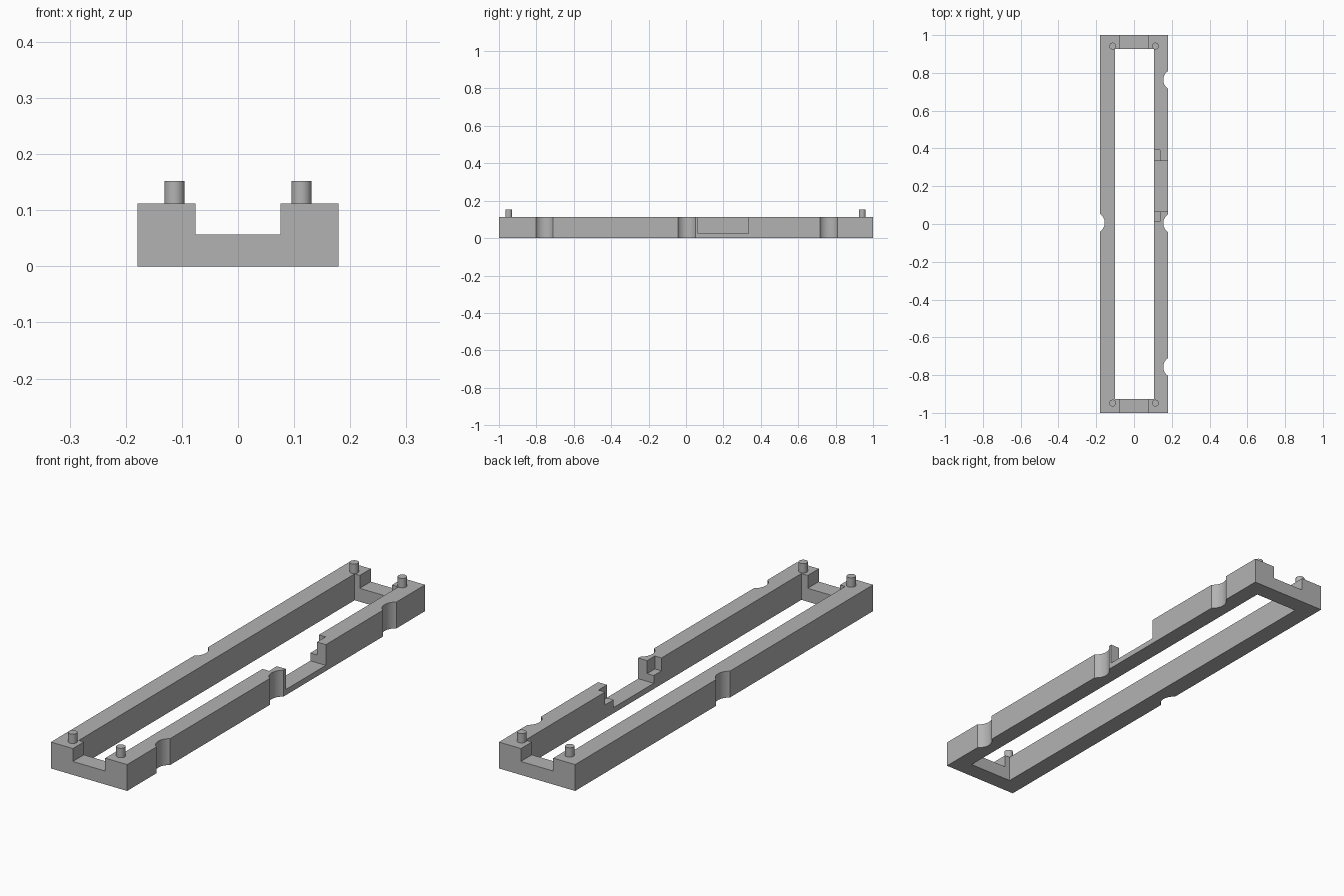
import bpy
import math

old = bpy.data.objects.get("Cube")
if old:
    bpy.data.objects.remove(old, do_unlink=True)

grey = bpy.data.materials.new("plain grey")
grey.use_nodes = True
colour = (0.45, 0.45, 0.45, 1)
grey.diffuse_color = colour
grey.node_tree.nodes["Principled BSDF"].inputs["Base Color"].default_value = colour

HALF_W, TOP, LEDGE, SILL = 0.179, 0.112, 0.057, 0.024
ABOVE = 0.2


def box(name, x0, x1, y0, y1, z0, z1):
    bpy.ops.mesh.primitive_cube_add(
        size=1, location=((x0 + x1) / 2, (y0 + y1) / 2, (z0 + z1) / 2))
    ob = bpy.context.object
    ob.name = name
    ob.scale = (x1 - x0, y1 - y0, z1 - z0)
    bpy.ops.object.transform_apply(location=False, rotation=False, scale=True)
    ob.data.materials.append(grey)
    return ob


def cylinder(name, x, y, z0, z1, radius, sides):
    bpy.ops.mesh.primitive_cylinder_add(
        vertices=sides, radius=radius, depth=z1 - z0, location=(x, y, (z0 + z1) / 2))
    ob = bpy.context.object
    ob.name = name
    ob.data.materials.append(grey)
    return ob


def smooth(ob):
    bpy.ops.object.select_all(action="DESELECT")
    ob.select_set(True)
    bpy.context.view_layer.objects.active = ob
    bpy.ops.object.shade_smooth_by_angle(angle=math.radians(30))


# Solid block that becomes the frame
frame = box("frame", -HALF_W, HALF_W, -1, 1, 0, TOP)

# Long opening, lowered ends, side gap and its two inner pockets
cutters = [
    box("opening_cutter", -0.1, 0.106, -0.926, 0.926, -0.1, ABOVE),
    box("end_notch_cutter", -0.076, 0.076, -1.1, 1.1, LEDGE, ABOVE),
    box("side_gap_cutter", 0.05, 0.3, 0.065, 0.334, SILL, ABOVE),
    box("gap_pocket_cutter", 0.05, 0.137, 0.013, 0.392, LEDGE, ABOVE),
]

# Rounded scallops in the outer walls
for side, y in ((1, -0.757), (1, 0.004), (1, 0.763), (-1, 0.007)):
    cutters.append(cylinder("scallop_cutter", side * 0.211, y, -0.1, ABOVE, 0.056, 64))

for cutter in cutters:
    cut = frame.modifiers.new(cutter.name, "BOOLEAN")
    cut.operation = "DIFFERENCE"
    cut.solver = "EXACT"
    cut.object = cutter

# Apply the cuts and discard the cutters
bpy.ops.object.select_all(action="DESELECT")
frame.select_set(True)
bpy.context.view_layer.objects.active = frame
for name in [m.name for m in frame.modifiers]:
    bpy.ops.object.modifier_apply(modifier=name)
for cutter in cutters:
    bpy.data.objects.remove(cutter, do_unlink=True)
smooth(frame)

# Locating pegs on the four corners
for end, y in (("front", -0.948), ("back", 0.942)):
    for side, x in (("right", -0.113), ("left", 0.113)):
        smooth(cylinder(f"{end}_{side}_peg", x, y, TOP - 0.01, 0.152, 0.018, 32))
